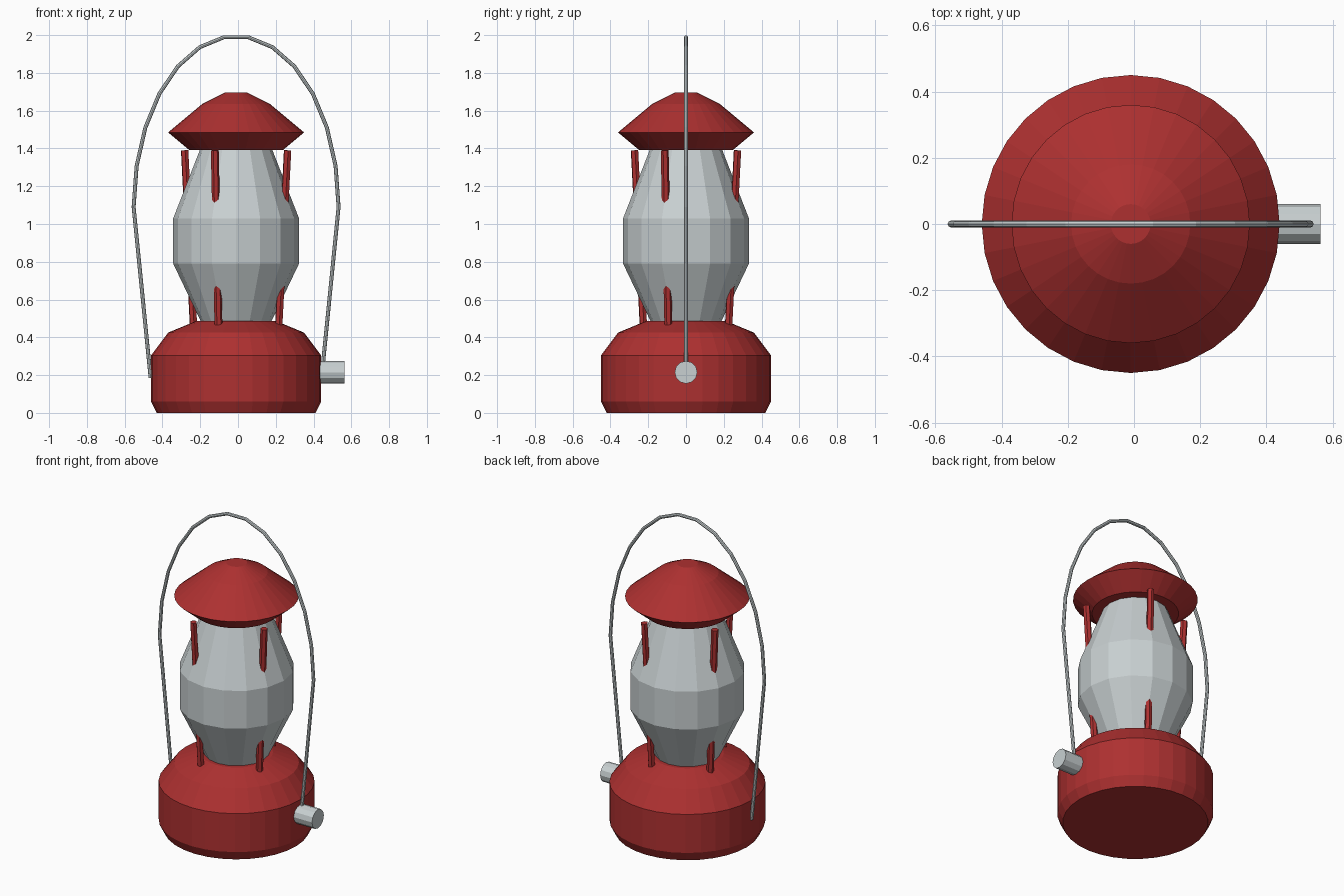
import bpy, bmesh, math
from mathutils import Vector

if "Cube" in bpy.data.objects:
    bpy.data.objects.remove(bpy.data.objects["Cube"])

CX = -0.01  # lantern axis, shifted to balance the knob


def material(name, rgb):
    m = bpy.data.materials.new(name)
    m.diffuse_color = (*rgb, 1)
    m.use_nodes = True
    m.node_tree.nodes["Principled BSDF"].inputs["Base Color"].default_value = m.diffuse_color
    return m


RED = material("red_enamel", (0.42, 0.03, 0.03))
GREY = material("pale_grey", (0.58, 0.63, 0.64))


def add_object(name, mesh, mat):
    mesh.materials.clear()
    mesh.materials.append(mat)
    ob = bpy.data.objects.new(name, mesh)
    bpy.context.collection.objects.link(ob)
    return ob


def lathe(name, profile, sides, mat):
    """Closed solid of revolution from (radius, z) pairs, bottom to top."""
    bm = bmesh.new()
    rings = [[bm.verts.new((CX + r * math.cos(2 * math.pi * i / sides),
                            r * math.sin(2 * math.pi * i / sides), z))
              for i in range(sides)] for r, z in profile]
    for a, b in zip(rings, rings[1:]):
        for i in range(sides):
            j = (i + 1) % sides
            bm.faces.new((a[i], a[j], b[j], b[i]))
    bm.faces.new(rings[0][::-1])
    bm.faces.new(rings[-1])
    me = bpy.data.meshes.new(name)
    bm.to_mesh(me)
    bm.free()
    return add_object(name, me, mat)


def rod(name, p, q, radius, sides, mat):
    """Straight prism between two points."""
    p, q = Vector(p), Vector(q)
    bm = bmesh.new()
    bmesh.ops.create_cone(bm, cap_ends=True, segments=sides, radius1=radius,
                          radius2=radius, depth=(q - p).length)
    me = bpy.data.meshes.new(name)
    bm.to_mesh(me)
    bm.free()
    ob = add_object(name, me, mat)
    ob.location = (p + q) / 2
    ob.rotation_euler = (q - p).to_track_quat('Z', 'Y').to_euler()
    return ob


# Fuel tank, globe and hood
lathe("base", [(0.42, 0), (0.45, 0.06), (0.45, 0.305), (0.36, 0.425), (0.21, 0.487)], 32, RED)
lathe("globe", [(0.18, 0.47), (0.333, 0.79), (0.333, 1.03), (0.185, 1.41)], 16, GREY)
lathe("hood", [(0.25, 1.393), (0.36, 1.485), (0.18, 1.635), (0.06, 1.695)], 32, RED)

# Four slanted struts that pass through the globe
for k in range(4):
    a = math.radians(-22.5 + 90 * k)
    c, s = math.cos(a), math.sin(a)
    rod(f"strut_{k + 1}", (CX + 0.243 * c, 0.243 * s, 0.44),
        (CX + 0.295 * c, 0.295 * s, 1.39), 0.021, 6, RED)

# Wick knob
rod("knob", (0.42, 0, 0.215), (0.563, 0, 0.215), 0.06, 12, GREY)

# Wire handle: straight legs with a half-ellipse arch of 13 pieces
path = [(-0.4525, 0.185)]
for i in range(14):
    t = math.pi * (1 - i / 13)
    path.append((0.5425 * math.cos(t), 1.09 + 0.905 * math.sin(t)))
path.append((0.4525, 0.185))
curve = bpy.data.curves.new("handle_path", 'CURVE')
curve.dimensions = '3D'
curve.bevel_depth = 0.0105
curve.bevel_resolution = 2
curve.use_fill_caps = True
spline = curve.splines.new('POLY')
spline.points.add(len(path) - 1)
for pt, (x, z) in zip(spline.points, path):
    pt.co = (CX + x, 0, z, 1)
tmp = bpy.data.objects.new("handle_path", curve)
bpy.context.collection.objects.link(tmp)
bpy.context.view_layer.update()
mesh = bpy.data.meshes.new_from_object(tmp.evaluated_get(bpy.context.evaluated_depsgraph_get()))
bpy.data.objects.remove(tmp)
for poly in mesh.polygons:
    poly.use_smooth = False
add_object("handle", mesh, GREY)
